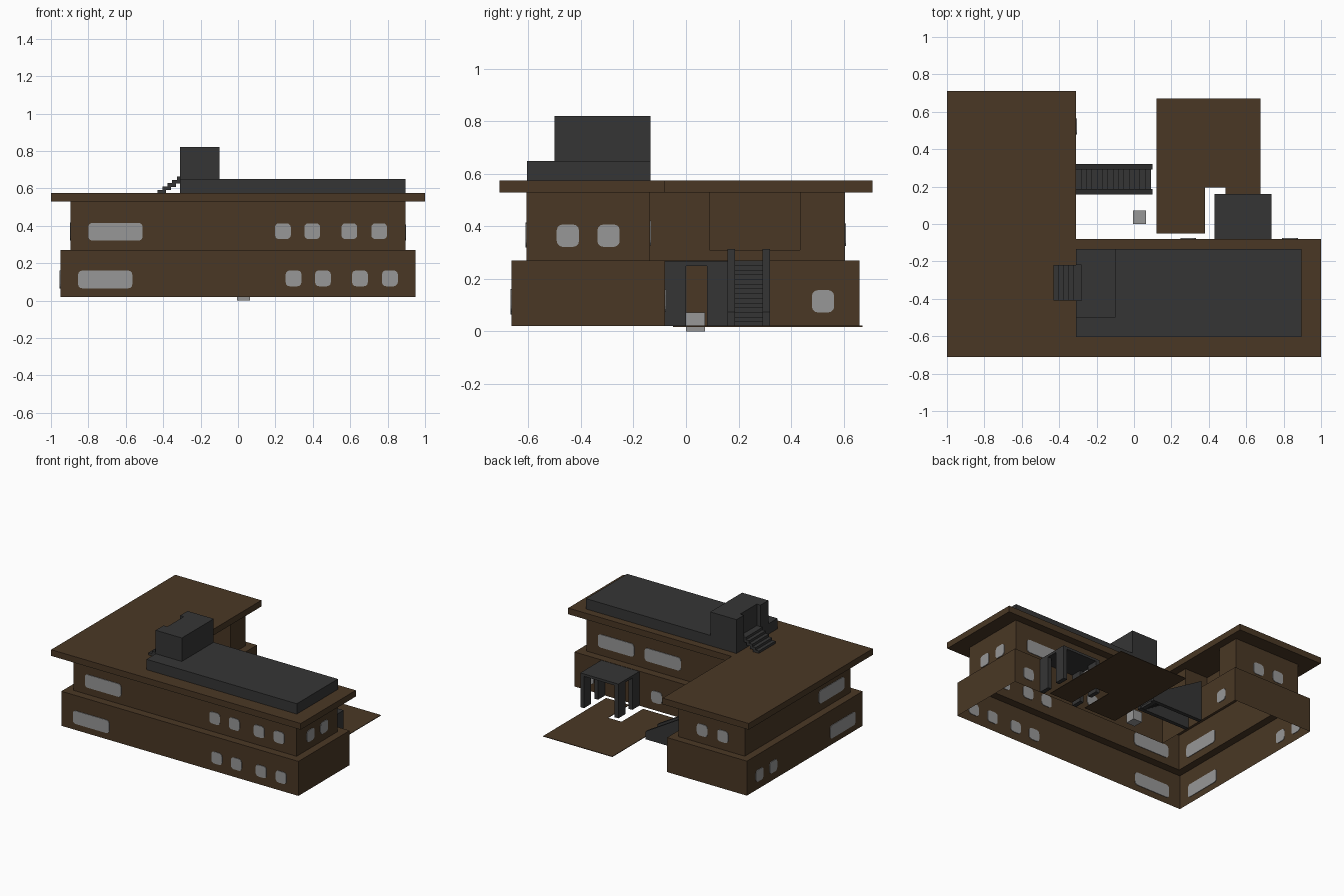
import bpy, bmesh, math
from mathutils import Vector

if "Cube" in bpy.data.objects:
    bpy.data.objects.remove(bpy.data.objects["Cube"])


def material(name, rgb):
    m = bpy.data.materials.new(name)
    m.diffuse_color = (*rgb, 1)
    m.use_nodes = True
    m.node_tree.nodes["Principled BSDF"].inputs["Base Color"].default_value = m.diffuse_color
    return m


BROWN = material("brown_wall", (0.068, 0.039, 0.018))
DARK = material("dark_grey", (0.036, 0.036, 0.036))
GLASS = material("window_grey", (0.31, 0.31, 0.31))


def finish(name, bm, mat):
    bmesh.ops.recalc_face_normals(bm, faces=bm.faces)
    me = bpy.data.meshes.new(name)
    bm.to_mesh(me)
    bm.free()
    me.materials.append(mat)
    ob = bpy.data.objects.new(name, me)
    bpy.context.collection.objects.link(ob)
    return ob


def prism(name, pts, extrude, mat):
    """Flat polygon of 3D points, extruded along a vector into a solid."""
    bm = bmesh.new()
    face = bm.faces.new([bm.verts.new(p) for p in pts])
    if extrude:
        r = bmesh.ops.extrude_face_region(bm, geom=[face], use_keep_orig=True)
        vs = [g for g in r["geom"] if isinstance(g, bmesh.types.BMVert)]
        bmesh.ops.translate(bm, verts=vs, vec=extrude)
    return finish(name, bm, mat)


def box(name, x, y, z, mat):
    pts = [(x[0], y[0], z[0]), (x[1], y[0], z[0]), (x[1], y[1], z[0]), (x[0], y[1], z[0])]
    return prism(name, pts, (0, 0, z[1] - z[0]), mat)


# Recess in the courtyard wall of the left wing
R0, R1 = 0.09, 0.435


def ell(x, y0, cy, cx, y1, z, split=True):
    """L-shaped outline; cx, cy is the inner corner."""
    mid = [(cx, R0, z), (cx, R1, z)] if split else []
    return [(-x, y0, z), (x, y0, z), (x, cy, z), (cx, cy, z)] + mid + [(cx, y1, z), (-x, y1, z)]


# Hollow two-storey walls with a ledge between the storeys, open below
LOW = (0.95, -0.665, -0.08, -0.31, 0.66)
UP = (0.895, -0.607, -0.137, -0.365, 0.605)
bm = bmesh.new()
rings = [[bm.verts.new(p) for p in pts] for pts in
         (ell(*LOW, 0.02), ell(*LOW, 0.27), ell(*UP, 0.27), ell(*UP, 0.31), ell(*UP, 0.54))]
for k, (a, b) in enumerate(zip(rings, rings[1:])):
    for i in range(8):
        if k == 3 and i == 4:
            continue
        j = (i + 1) % 8
        bm.faces.new((a[i], a[j], b[j], b[i]))
# recessed entrance behind the gap
lo, hi = rings[3], rings[4]
inner = [bm.verts.new((-0.55, y, z)) for y, z in ((R0, 0.31), (R1, 0.31), (R1, 0.54), (R0, 0.54))]
bm.faces.new(inner)
bm.faces.new((lo[4], lo[5], inner[1], inner[0]))
bm.faces.new((lo[5], hi[5], inner[2], inner[1]))
bm.faces.new((lo[4], inner[0], inner[3], hi[4]))
finish("storey_walls", bm, BROWN)

# Overhanging roof
prism("roof_slab", ell(1.0, -0.71, -0.08, -0.31, 0.71, 0.53, False), (0, 0, 0.045), BROWN)

# Roof structures: low block, notched tower, tread steps
box("roof_block", (-0.31, 0.895), (-0.605, -0.135), (0.57, 0.65), DARK)
tower = [(-0.31, -0.5), (-0.1, -0.5), (-0.1, -0.135), (-0.31, -0.135),
         (-0.31, -0.22), (-0.28, -0.22), (-0.28, -0.41), (-0.31, -0.41)]
prism("roof_tower", [(x, y, 0.65) for x, y in tower], (0, 0, 0.17), DARK)
for i in range(5):
    x, z = -0.43 + 0.026 * i, 0.572 + 0.018 * i
    box("roof_step", (x, x + 0.046), (-0.41, -0.22), (z, z + 0.02), DARK)

# Outdoor staircase with solid side rails
N = 14
for i in range(N):
    x, z = 0.09 - 0.4 * i / N, 0.02 + 0.25 * i / N
    box("stair_tread", (x - 0.4 / N - 0.003, x), (0.18, 0.295), (z, z + 0.25 / N), DARK)
for y in (0.158, 0.292):
    prism("stair_rail", [(0.1, y, 0.018), (0.1, y, 0.075), (-0.31, y, 0.315), (-0.31, y, 0.018)],
          (0, 0.028, 0), DARK)

# Canopy on four legs
box("canopy_top", (0.43, 0.735), (-0.08, 0.16), (0.25, 0.268), DARK)
for x in (0.43, 0.705):
    for y in (-0.08, 0.08):
        box("canopy_leg", (x, x + 0.03), (y, y + 0.08), (0.02, 0.255), DARK)

# Courtyard paving sheet with a slot, and a small block
paving = [(0.12, -0.05), (0.38, -0.05), (0.38, 0.195), (0.49, 0.195),
          (0.49, -0.05), (0.675, -0.05), (0.675, 0.672), (0.12, 0.672)]
prism("paving", [(x, y, 0.018) for x, y in paving], (0, 0, 0.004), BROWN)
box("small_block", (-0.005, 0.065), (0, 0.073), (0, 0.073), GLASS)


# Rounded window plates set through the walls
def window(axis, wall, u, z, w=0.085, h=0.085, r=0.022, t=0.008):
    pts = []
    for k in range(4):
        sx, sz = ((1, 1), (-1, 1), (-1, -1), (1, -1))[k]
        for s in range(4):
            a = math.radians(90 * k + 30 * s)
            p = u + sx * (w / 2 - r) + r * math.cos(a)
            q = z + sz * (h / 2 - r) + r * math.sin(a)
            pts.append((p, wall - t / 2, q) if axis == "y" else (wall - t / 2, p, q))
    prism("window", pts, (0, t, 0) if axis == "y" else (t, 0, 0), GLASS)


WIDE = dict(w=0.29, h=0.095)
for x in (0.24, 0.397, 0.595, 0.755):          # front
    window("y", UP[1], x, 0.371)
    window("y", LOW[1], x + 0.057, 0.119)
window("y", UP[1], -0.655, 0.368, **WIDE)
window("y", LOW[1], -0.71, 0.113, **WIDE)
for y in (-0.45, -0.295):                      # right end
    window("x", UP[0], y, 0.365)
for y in (0.36, 0.517):                        # left side
    window("x", -LOW[0], y, 0.118)
window("x", -UP[0], -0.385, 0.37, **WIDE)
window("x", -LOW[0], -0.435, 0.113, **WIDE)
for x in (-0.555, -0.72):                      # back of the left wing
    window("y", UP[4], x, 0.368)
for x in (0.28, 0.655):                        # courtyard side
    window("y", UP[2], x, 0.375, **WIDE)
for x in (0.29, 0.835):
    window("y", LOW[2], x, 0.118)
window("x", LOW[3], 0.522, 0.115)
